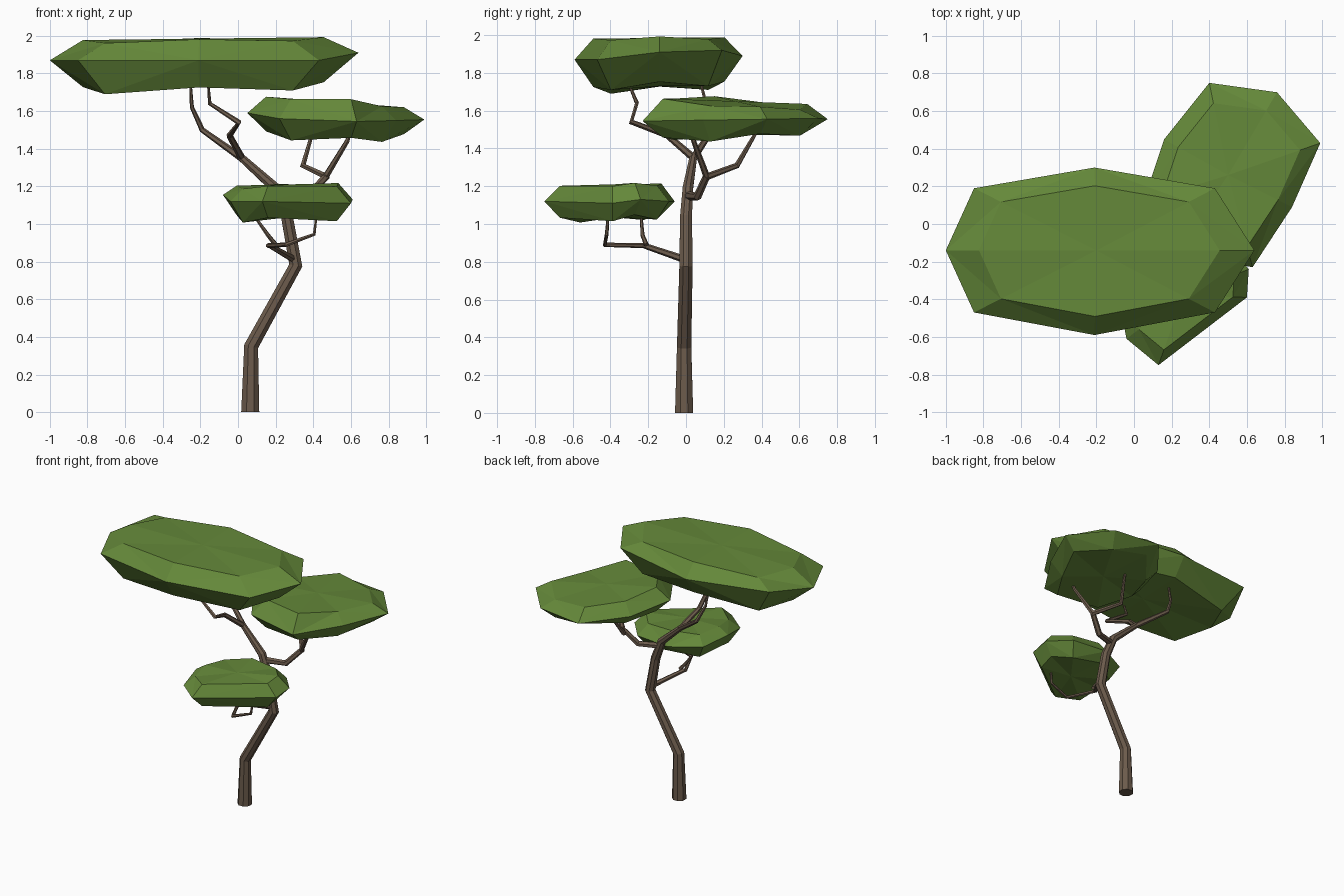
import bpy, bmesh, math
from mathutils import Vector

if "Cube" in bpy.data.objects:
    bpy.data.objects.remove(bpy.data.objects["Cube"])


def material(name, rgb):
    m = bpy.data.materials.new(name)
    m.diffuse_color = (*rgb, 1)
    m.use_nodes = True
    m.node_tree.nodes["Principled BSDF"].inputs["Base Color"].default_value = m.diffuse_color
    return m


BARK = material("bark_brown", (0.150, 0.105, 0.072))
LEAF = material("leaf_green", (0.130, 0.250, 0.042))


def finish(bm, name, mat):
    bmesh.ops.recalc_face_normals(bm, faces=bm.faces)
    me = bpy.data.meshes.new(name)
    bm.to_mesh(me)
    bm.free()
    me.materials.append(mat)
    ob = bpy.data.objects.new(name, me)
    bpy.context.collection.objects.link(ob)
    return ob


def tube(name, path, sides):
    """Tapered flat-sided tube; path holds (x, y, z, radius)."""
    bm = bmesh.new()
    pts = [Vector(p[:3]) for p in path]
    rings = []
    u = Vector((1, 0, 0))
    for i, p in enumerate(pts):
        d_in = (p - pts[i - 1]).normalized() if i else Vector()
        d_out = (pts[i + 1] - p).normalized() if i < len(pts) - 1 else Vector()
        t = (d_in + d_out).normalized()
        if i == 0 and p.z == 0:
            t = Vector((0, 0, 1))
        u = (u - t * u.dot(t)).normalized()
        v = t.cross(u)
        r = path[i][3]
        rings.append([bm.verts.new(p + r * (math.cos(a) * u + math.sin(a) * v))
                      for a in (2 * math.pi * (k + 0.5) / sides for k in range(sides))])
    for a, b in zip(rings, rings[1:]):
        for k in range(sides):
            j = (k + 1) % sides
            bm.faces.new((a[k], a[j], b[j], b[k]))
    bm.faces.new(rings[0])
    bm.faces.new(rings[-1])
    return finish(bm, name, BARK)


def canopy(name, rim, centre, top, bottom, s=0.78):
    """Faceted leaf pad: rim, upper and lower rings, fanned to the middle.
    top and bottom are (height, x slope, y slope)."""
    bm = bmesh.new()
    cx, cy = centre
    n = len(rim)

    def ring(plane, odd):
        out = []
        for i, (x, y, z) in enumerate(rim):
            dx, dy = (x - cx) * s, (y - cy) * s
            h = plane[0] + plane[1] * dx + plane[2] * dy + odd * (i % 2)
            out.append(bm.verts.new((cx + dx, cy + dy, h)))
        return out

    edge = [bm.verts.new(p) for p in rim]
    up, low = ring(top, -0.015), ring(bottom, -0.03)
    cap = bm.verts.new((cx, cy, top[0]))
    base = bm.verts.new((cx, cy, bottom[0] - 0.01))
    for i in range(n):
        j = (i + 1) % n
        for r, c in ((up, cap), (low, base)):
            bm.faces.new((r[i], r[j], c))
            if i % 2:
                bm.faces.new((edge[i], edge[j], r[i]))
                bm.faces.new((edge[j], r[j], r[i]))
            else:
                bm.faces.new((edge[i], edge[j], r[j]))
                bm.faces.new((edge[i], r[j], r[i]))
    return finish(bm, name, LEAF)


# Crooked trunk
tube("trunk", [(0.065, -0.01, 0, 0.052), (0.07, -0.01, 0.35, 0.041),
               (0.307, 0, 0.78, 0.038), (0.26, 0, 1.04, 0.034),
               (0.20, 0.01, 1.19, 0.03), (0.01, 0.04, 1.36, 0.021)], 8)

# Branches under the top canopy
tube("top_back_branch", [(0.02, 0.04, 1.35, 0.02), (-0.19, 0.14, 1.5, 0.015),
                         (-0.245, 0.11, 1.62, 0.011), (-0.255, 0.07, 1.78, 0.006)], 6)
tube("top_front_branch", [(0.02, 0.04, 1.35, 0.02), (-0.045, -0.1, 1.47, 0.017),
                          (0.005, -0.29, 1.54, 0.015), (-0.15, -0.26, 1.64, 0.011),
                          (-0.16, -0.31, 1.76, 0.006)], 6)

# Branches under the middle canopy
tube("middle_branch", [(0.22, 0.01, 1.15, 0.024), (0.37, 0.06, 1.145, 0.022),
                       (0.47, 0.11, 1.255, 0.019)], 6)
tube("middle_right_branch", [(0.465, 0.11, 1.25, 0.018), (0.58, 0.04, 1.44, 0.013),
                             (0.6, 0.03, 1.5, 0.008)], 6)
tube("middle_back_branch", [(0.475, 0.11, 1.25, 0.018), (0.345, 0.27, 1.31, 0.016),
                            (0.4, 0.38, 1.5, 0.009)], 6)

# Branches under the lower canopy
tube("lower_branch", [(0.3, 0, 0.81, 0.02), (0.17, -0.22, 0.885, 0.015)], 6)
tube("lower_left_branch", [(0.2, -0.21, 0.89, 0.013), (0.16, -0.23, 0.94, 0.011),
                           (0.06, -0.24, 1.08, 0.006)], 6)
tube("lower_right_branch", [(0.16, -0.22, 0.885, 0.013), (0.255, -0.43, 0.89, 0.012),
                            (0.405, -0.42, 0.945, 0.010), (0.42, -0.41, 1.07, 0.006)], 6)

# Leaf pads
canopy("top_canopy",
       [(0.64, -0.14, 1.91), (0.43, 0.19, 1.92), (-0.21, 0.30, 1.89), (-0.85, 0.19, 1.92),
        (-1.0, -0.14, 1.87), (-0.85, -0.47, 1.87), (-0.21, -0.59, 1.87), (0.43, -0.47, 1.87)],
       (-0.2, -0.14), (1.985, 0.012, 0.01), (1.74, 0.02, 0.04))
canopy("middle_canopy",
       [(0.99, 0.43, 1.555), (0.76, 0.70, 1.56), (0.40, 0.75, 1.555), (0.16, 0.45, 1.56),
        (0.05, 0.12, 1.59), (0.22, -0.15, 1.56), (0.63, -0.23, 1.545), (0.84, 0.09, 1.55)],
       (0.5, 0.26), (1.65, -0.06, -0.05), (1.485, -0.04, 0.06))
canopy("lower_canopy",
       [(0.61, -0.24, 1.13), (0.48, -0.09, 1.12), (0.2, -0.06, 1.12), (-0.02, -0.18, 1.13),
        (-0.08, -0.4, 1.155), (-0.04, -0.61, 1.12), (0.13, -0.75, 1.12), (0.6, -0.39, 1.11)],
       (0.26, -0.38), (1.21, 0.02, 0.02), (1.045, 0.0, 0.04))
